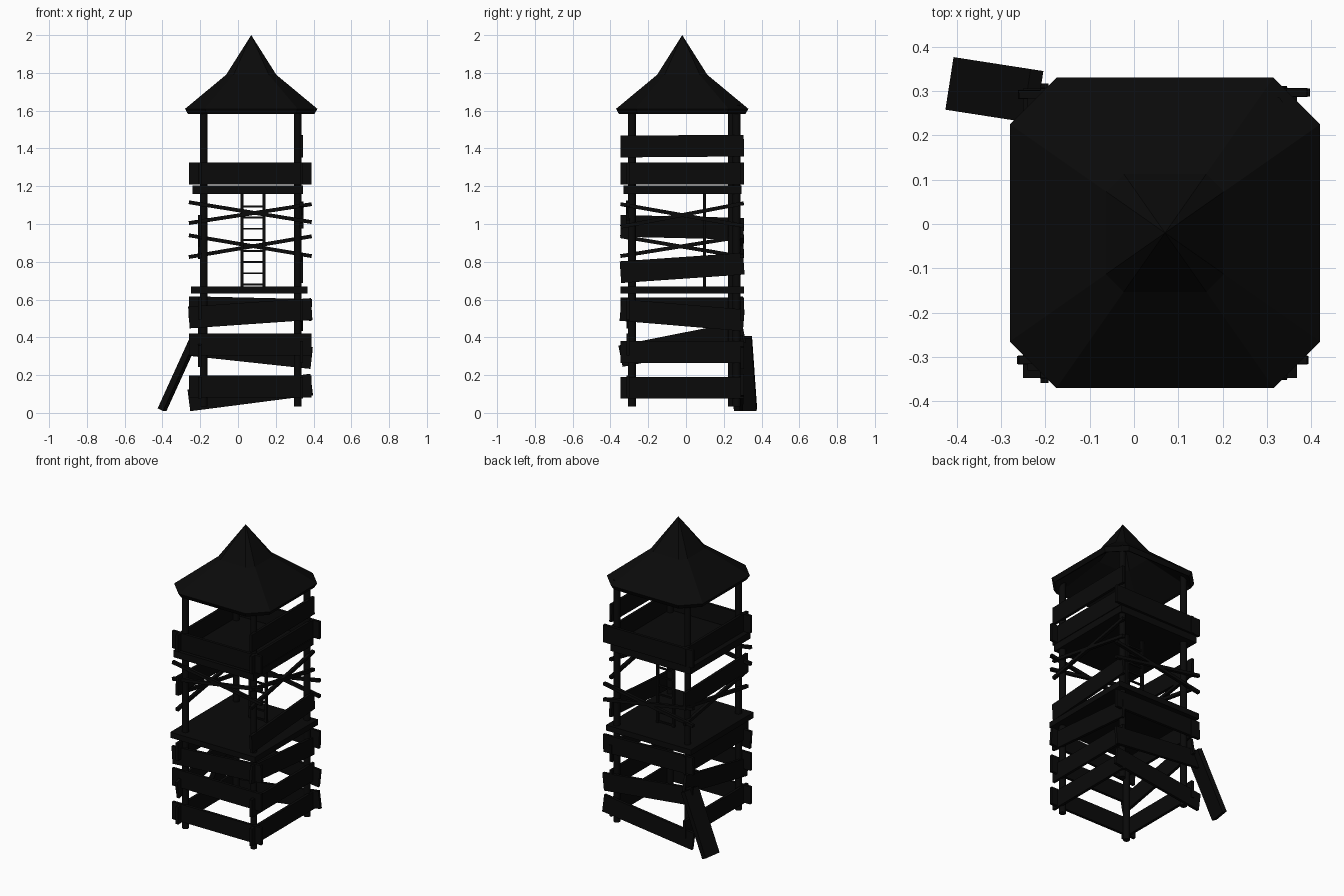
import bpy, bmesh
from mathutils import Vector, Matrix

old = bpy.data.objects.get("Cube")
if old:
    bpy.data.objects.remove(old, do_unlink=True)

mat = bpy.data.materials.new("charred black wood")
mat.use_nodes = True
colour = (0.003, 0.003, 0.003, 1)
mat.diffuse_color = colour
bsdf = mat.node_tree.nodes["Principled BSDF"]
bsdf.inputs["Base Color"].default_value = colour
bsdf.inputs["Roughness"].default_value = 0.9


def finish(name, bm):
    bmesh.ops.recalc_face_normals(bm, faces=bm.faces)
    mesh = bpy.data.meshes.new(name)
    bm.to_mesh(mesh)
    bm.free()
    mesh.materials.append(mat)
    ob = bpy.data.objects.new(name, mesh)
    bpy.context.collection.objects.link(ob)
    return ob


def plank(name, a, b, width, height, up=(0, 0, 1)):
    """Box running from a to b; height is measured towards up."""
    a, b = Vector(a), Vector(b)
    along = (b - a).normalized()
    side = Vector(up).cross(along).normalized()
    top = along.cross(side)
    m = Matrix((along * (b - a).length, side * width, top * height)).transposed().to_4x4()
    m.translation = (a + b) / 2
    bm = bmesh.new()
    bmesh.ops.create_cube(bm, size=1, matrix=m)
    return finish(name, bm)


def slab(name, x0, x1, y0, y1, z0, z1):
    z, y = (z0 + z1) / 2, (y0 + y1) / 2
    return plank(name, (x0, y, z), (x1, y, z), y1 - y0, z1 - z0)


def post(name, x, y, z0, z1, r):
    bm = bmesh.new()
    bmesh.ops.create_cone(bm, cap_ends=True, segments=10, radius1=r, radius2=r,
                          depth=z1 - z0, matrix=Matrix.Translation((x, y, (z0 + z1) / 2)))
    ob = finish(name, bm)
    for p in ob.data.polygons:
        p.use_smooth = abs(p.normal.z) < 0.5
    for e in ob.data.edges:
        a, b = (ob.data.vertices[i].co.z for i in e.vertices)
        e.use_edge_sharp = abs(a - b) < 0.01


# Corner posts
for name, x, y in (("front_right", -0.182, -0.287), ("front_left", 0.316, -0.287),
                   ("back_right", -0.182, 0.243), ("back_left", 0.316, 0.268)):
    post(name + "_post", x, y, 0.035, 1.63, 0.021)

# Floors
slab("lower_floor", -0.25, 0.368, -0.348, 0.306, 0.633, 0.67)
slab("upper_floor", -0.24, 0.345, -0.33, 0.295, 1.16, 1.205)

# Wall boards and braces: start and end heights on each wall
WALLS = {
    "front": ((-0.26, -0.307), (0.39, -0.307)),
    "back": ((-0.26, 0.292), (0.39, 0.297)),
    "left": ((0.336, -0.347), (0.336, 0.306)),
    "right": ((-0.202, -0.347), (-0.202, 0.306)),
}
BOARDS = {
    "front": [(0.14, 0.14), (0.362, 0.362), (0.505, 0.55), (1.267, 1.267)],
    "back": [(0.066, 0.15), (0.36, 0.29), (0.56, 0.545), (1.267, 1.267)],
    "left": [(0.133, 0.133), (0.322, 0.322), (0.545, 0.49), (0.745, 0.79),
             (1.41, 1.415), (1.267, 1.267)],
    "right": [(0.133, 0.133), (0.3, 0.43), (0.553, 0.553), (0.99, 0.975), (1.267, 1.267)],
}
BRACES = {
    "front": [(1.115, 1.01), (1.005, 1.105)],
    "back": [(0.94, 0.83), (0.825, 0.935)],
    "left": [(1.105, 0.99), (0.985, 1.11)],
    "right": [(0.935, 0.825), (0.83, 0.935)],
}
for wall, (p, q) in WALLS.items():
    for i, (za, zb) in enumerate(BOARDS[wall]):
        plank(f"{wall}_board_{i + 1}", (*p, za), (*q, zb), 0.018, 0.115)
    for i, (za, zb) in enumerate(BRACES[wall]):
        plank(f"{wall}_brace_{i + 1}", (*p, za), (*q, zb), 0.02, 0.02)

# Ladder between the floors
for side, x in (("right", 0.02), ("left", 0.137)):
    slab(f"ladder_{side}_rail", x - 0.008, x + 0.008, 0.09, 0.106, 0.66, 1.17)
for i in range(8):
    z = 0.68 + i * 0.059
    slab(f"ladder_rung_{i + 1}", 0.02, 0.137, 0.093, 0.103, z - 0.005, z + 0.005)

# Leaning entry plank
plank("entry_plank", (-0.402, 0.315, 0.017), (-0.228, 0.288, 0.4), 0.12, 0.032)

# Hollow flared roof with cut corners: outer shell down to the eave, then back up inside
SHAPE = [(1, -0.7), (1, 0.7), (0.7, 1), (-0.7, 1), (-1, 0.7), (-1, -0.7), (-0.7, -1), (0.7, -1)]
bm = bmesh.new()
rings = [[bm.verts.new((0.07 + x * r, -0.02 + y * r, z)) for x, y in SHAPE]
         for r, z in ((0.133, 1.79), (0.35, 1.61), (0.335, 1.582), (0.32, 1.59), (0.12, 1.765))]
for a, b in zip(rings, rings[1:]):
    for i in range(8):
        j = (i + 1) % 8
        bm.faces.new((a[i], a[j], b[j], b[i]))
for ring, z in ((rings[0], 2.0), (rings[-1], 1.95)):
    tip = bm.verts.new((0.07, -0.02, z))
    for i in range(8):
        bm.faces.new((ring[i], ring[(i + 1) % 8], tip))
finish("roof", bm)
